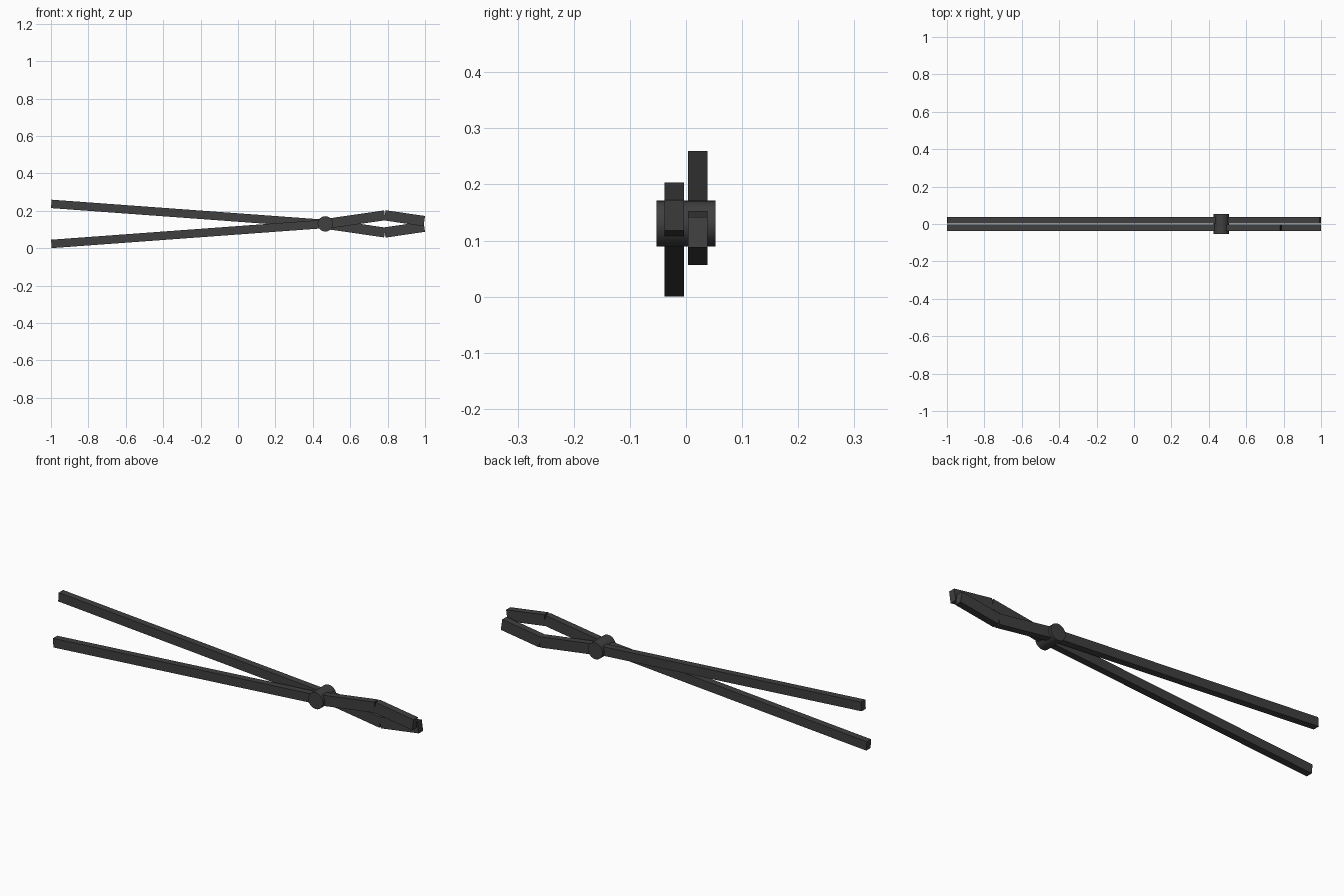
import bpy, math

if "Cube" in bpy.data.objects:
    bpy.data.objects.remove(bpy.data.objects["Cube"])

iron = bpy.data.materials.new("dark_iron")
iron.diffuse_color = (0.05, 0.05, 0.05, 1)
iron.use_nodes = True
iron.node_tree.nodes["Principled BSDF"].inputs["Base Color"].default_value = iron.diffuse_color
PX, PZ = 0.467, 0.13    # pivot
W = 0.034               # bar width in y


def bar(name, a, b, y, t):
    """Square-ended bar running from a to b in the xz plane."""
    dx, dz = b[0] - a[0], b[1] - a[1]
    bpy.ops.mesh.primitive_cube_add(
        size=1, location=((a[0] + b[0]) / 2, y, (a[1] + b[1]) / 2),
        rotation=(0, -math.atan2(dz, dx), 0))
    o = bpy.context.object
    o.name = name
    o.scale = (math.hypot(dx, dz), W, t)
    bpy.ops.object.transform_apply(location=False, rotation=False, scale=True)
    o.data.materials.append(iron)


# two mirrored halves: front half has the low handle and the upper jaw
for side, y, s in (("front", -0.021, 1), ("back", 0.021, -1)):
    def p(x, h):
        return (x, PZ + s * h)
    bar(side + "_handle", p(-0.998, -0.107), p(PX, 0), y, 0.045)
    bar(side + "_jaw_arm", p(PX, 0), p(0.785, 0.046), y, 0.053)
    bar(side + "_jaw_tip", p(0.785, 0.046), p(0.996, 0.015), y, 0.055)

# rivet through both halves
bpy.ops.mesh.primitive_cylinder_add(
    vertices=32, radius=0.041, depth=0.105, location=(PX, 0, PZ),
    rotation=(math.pi / 2, 0, 0))
rivet = bpy.context.object
rivet.name = "pivot_rivet"
rivet.data.materials.append(iron)
bpy.ops.object.shade_smooth_by_angle(angle=math.radians(30))
